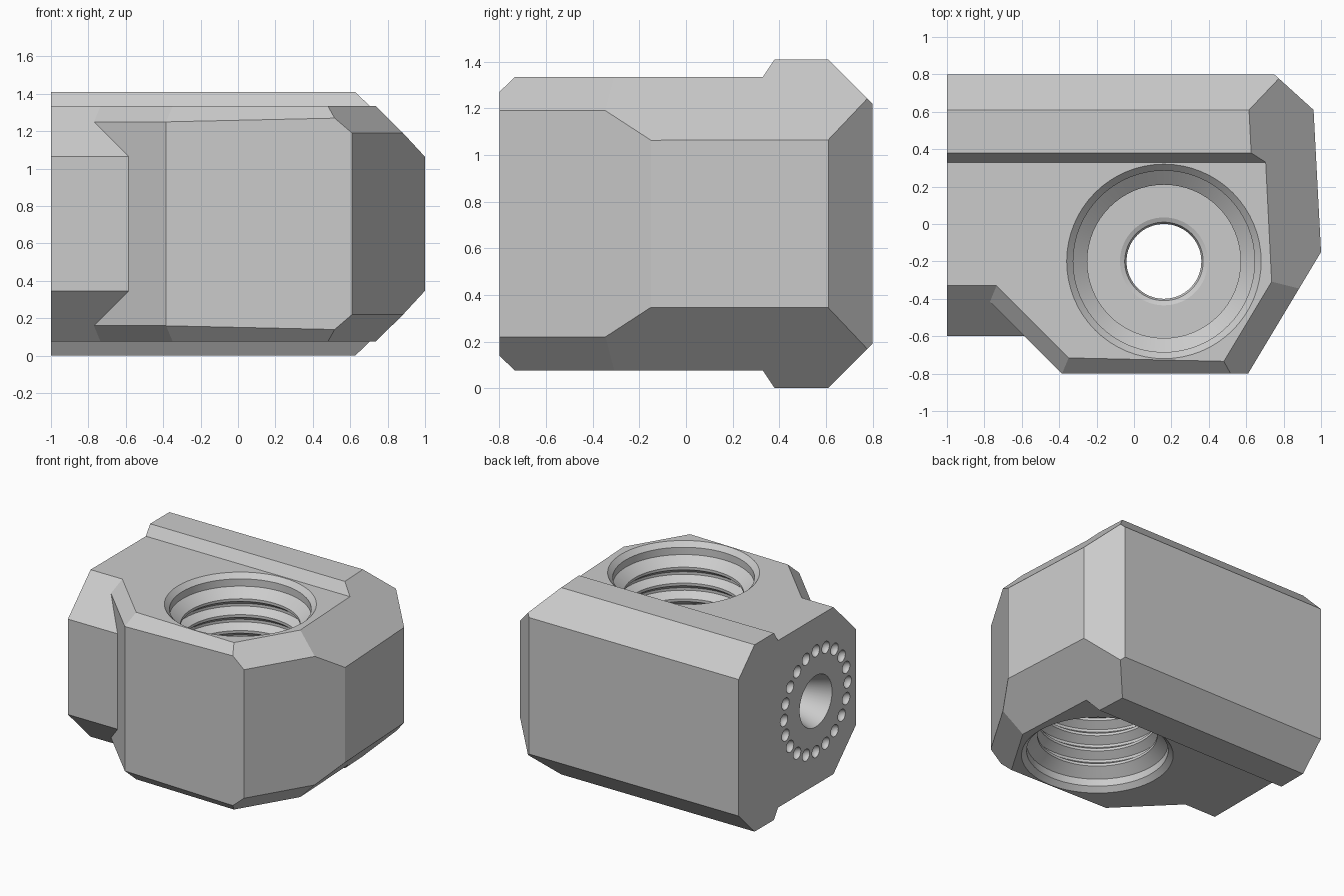
import bpy, bmesh
from math import sin, cos, pi, tau, sqrt, radians
from mathutils import Vector, Matrix

if "Cube" in bpy.data.objects:
    bpy.data.objects.remove(bpy.data.objects["Cube"])

MID = 0.705    # height of the mirror plane between top and bottom

steel = bpy.data.materials.new("grey steel")
steel.use_nodes = True
GREY = (0.6, 0.6, 0.6, 1)
steel.diffuse_color = GREY
steel.node_tree.nodes["Principled BSDF"].inputs["Base Color"].default_value = GREY


def make(name, bm):
    bmesh.ops.recalc_face_normals(bm, faces=bm.faces)
    mesh = bpy.data.meshes.new(name)
    bm.to_mesh(mesh)
    bm.free()
    mesh.materials.append(steel)
    obj = bpy.data.objects.new(name, mesh)
    bpy.context.collection.objects.link(obj)
    return obj


def extrude_x(profile, x0, x1):
    """Solid with a (y, z) profile running along x."""
    bm = bmesh.new()
    face = bm.faces.new([bm.verts.new((x0, y, z)) for y, z in profile])
    new = bmesh.ops.extrude_face_region(bm, geom=[face])["geom"]
    moved = [v for v in new if isinstance(v, bmesh.types.BMVert)]
    bmesh.ops.translate(bm, verts=moved, vec=(x1 - x0, 0, 0))
    bmesh.ops.recalc_face_normals(bm, faces=bm.faces)
    return bm


def slice_off(bm, point, normal):
    """Remove everything on the normal's side, and cap the cut."""
    cut = bmesh.ops.bisect_plane(
        bm, geom=bm.verts[:] + bm.edges[:] + bm.faces[:], dist=1e-5,
        plane_co=point, plane_no=Vector(normal).normalized(), clear_outer=True)
    edges = [e for e in cut["geom_cut"] if isinstance(e, bmesh.types.BMEdge)]
    bmesh.ops.contextual_create(bm, geom=edges)


def slice_both(bm, point, normal):
    """The same sloping cut above and below the mirror plane."""
    (x, y, z), (a, b, c) = point, normal
    slice_off(bm, point, normal)
    slice_off(bm, (x, y, 2 * MID - z), (a, b, -c))


def subtract(target, cutter):
    cutter.hide_render = True
    mod = target.modifiers.new("cut", "BOOLEAN")
    mod.operation, mod.solver, mod.object = "DIFFERENCE", "EXACT", cutter
    bpy.context.view_layer.objects.active = target
    bpy.ops.object.modifier_apply(modifier=mod.name)
    bpy.data.objects.remove(cutter)


# Block: stepped profile with raised rear ridges, then the right-hand cuts
upper = [(-0.8, 1.335), (0.33, 1.335), (0.38, 1.41), (0.61, 1.41), (0.8, 1.22)]
lower = [(y, 2 * MID - z) for y, z in reversed(upper)]
bm = extrude_x(upper + lower, -1, 1.2)
slice_off(bm, (0.61, -0.8, 0), (0.65, -0.39, 0))
slice_off(bm, (1, -0.15, 0), (0.76, 0.04, 0))
slice_off(bm, (0.96, 0.61, 0), (0.19, 0.21, 0))
slice_both(bm, (1, -0.15, 1.063), (1, 0.05, 1))
slice_both(bm, (0.61, -0.8, 1.19), (0.857, -0.514, 1))
slice_both(bm, (-0.39, -0.8, 1.25), (-0.022, -1, 1))
block = make("clamp_block", bm)

# Front left notch: a recess with sloping edges, stopped by the angled nose
notch_half = [(-0.6, 1.065), (-0.13, 1.535), (-1, 1.535)]
notch_low = [(y, 2 * MID - z) for y, z in reversed(notch_half)]
notch = make("notch_cutter", extrude_x(notch_half + notch_low, -1.2, 0))
nose = bmesh.new()
bmesh.ops.create_cube(nose, size=6)
slice_off(nose, (-0.39, -0.795, 0), (-1, -1, 0))
slice_both(nose, (-0.39, -0.795, 1.25), (-1, -1, sqrt(2)))
subtract(notch, make("nose_cutter", nose))
subtract(block, notch)

# Threaded bore from both sides, with a pierced web in the middle
CREST, ROOT, PITCH = 0.41, 0.465, 0.12
bore = [(0.2, 0.07), (0.21, 0.09), (0.235, 0.1), (CREST, 0.1)]
for k in range(3):
    z = 0.12 + k * PITCH
    bore += [(CREST, z), (ROOT, z + 0.04), (ROOT, z + 0.06), (CREST, z + 0.1)]
bore += [(CREST, 0.48), (0.485, 0.54), (0.485, 0.595), (0.52, 0.63), (0.52, 0.8)]
bore = [(r, -z) for r, z in reversed(bore)] + bore
SEGMENTS = 64
bm = bmesh.new()
rings = [[bm.verts.new((0.16 + r * cos(i * tau / SEGMENTS),
                        -0.2 + r * sin(i * tau / SEGMENTS), MID + z))
          for i in range(SEGMENTS)] for r, z in bore]
for a, b in zip(rings, rings[1:]):
    for i in range(SEGMENTS):
        j = (i + 1) % SEGMENTS
        bm.faces.new((a[i], a[j], b[j], b[i]))
bm.faces.new(rings[0])
bm.faces.new(rings[-1])
subtract(block, make("bore_cutter", bm))

# Flat end: conical centre socket and a ring of round dimples
DIMPLES = 20
bm = bmesh.new()
bmesh.ops.create_cone(bm, cap_ends=True, segments=48, radius1=0.11, radius2=0.21,
                      depth=0.3, matrix=Matrix.Translation((-0.9, -0.12, MID))
                      @ Matrix.Rotation(-pi / 2, 4, "Y"))
for i in range(DIMPLES):
    t = i * tau / DIMPLES
    place = Matrix.Translation((-1.004, -0.12 + 0.38 * cos(t), MID + 0.38 * sin(t)))
    bmesh.ops.create_uvsphere(bm, u_segments=24, v_segments=12, radius=0.045,
                              matrix=place)
subtract(block, make("socket_cutter", bm))

# Smooth the round surfaces, keep the planes crisp
bpy.ops.object.select_all(action="DESELECT")
block.select_set(True)
bpy.context.view_layer.objects.active = block
bpy.ops.object.shade_smooth_by_angle(angle=radians(18))
